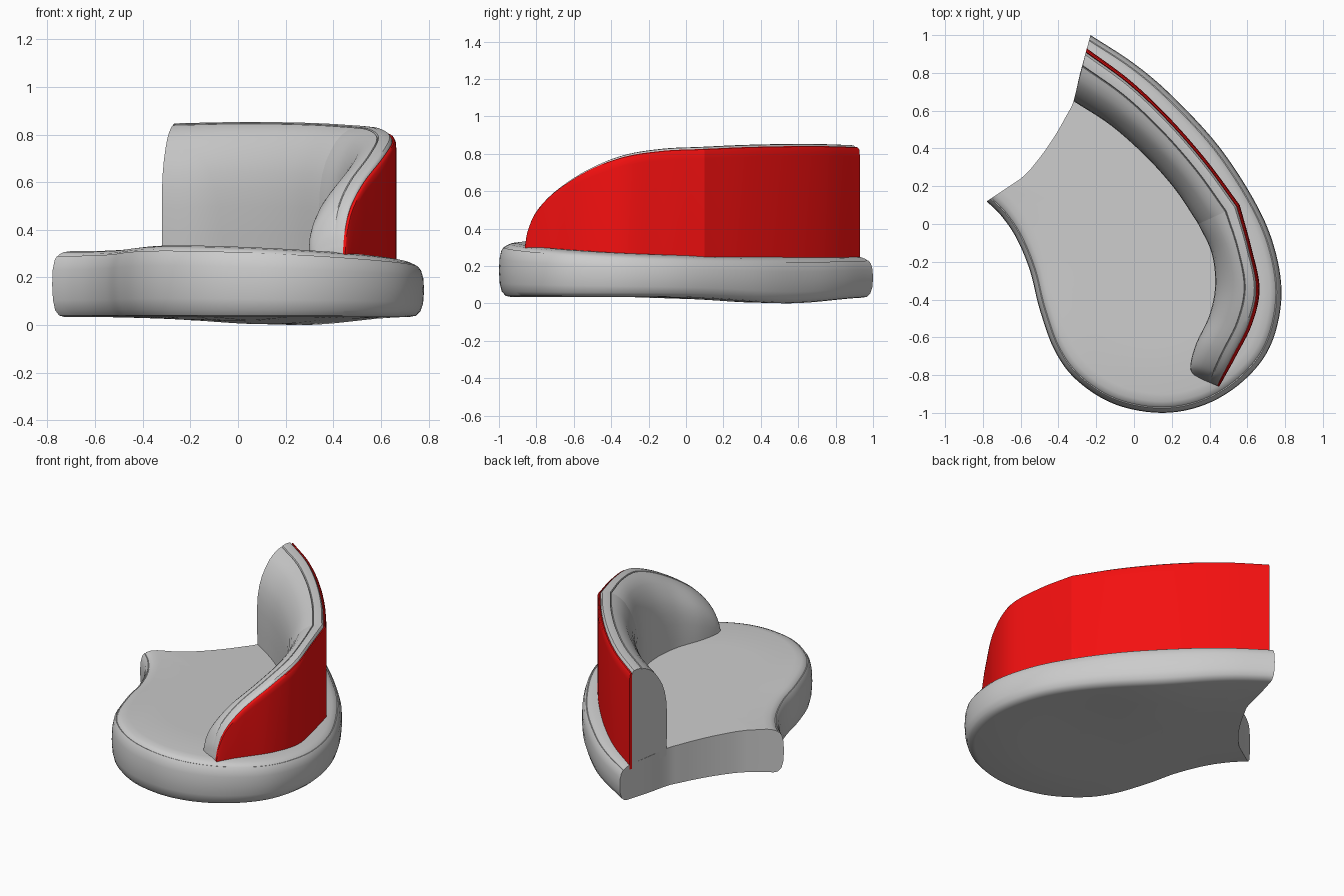
import bpy, bmesh, math
from mathutils import Vector

if "Cube" in bpy.data.objects:
    bpy.data.objects.remove(bpy.data.objects["Cube"])


def spline(pts, n):
    """Catmull-Rom through points of any dimension, n steps per span."""
    p = [Vector(q) for q in pts]
    p = [2 * p[0] - p[1]] + p + [2 * p[-1] - p[-2]]
    out = []
    for i in range(1, len(p) - 2):
        a, b, c, d = p[i - 1:i + 3]
        for k in range(n):
            t = k / n
            out.append((2 * b + (c - a) * t + (2 * a - 5 * b + 4 * c - d) * t ** 2
                        + (3 * b - a - 3 * c + d) * t ** 3) * 0.5)
    return out + [p[-2]]


def loft(name, rings, color=None):
    """Skin closed rings and cap both ends."""
    bm = bmesh.new()
    vs = [[bm.verts.new(p) for p in r] for r in rings]
    n = len(vs[0])
    for a, b in zip(vs, vs[1:]):
        for i in range(n):
            j = (i + 1) % n
            bm.faces.new((a[i], a[j], b[j], b[i]))
    bm.faces.new(vs[0])
    bm.faces.new(vs[-1])
    bmesh.ops.recalc_face_normals(bm, faces=bm.faces)
    me = bpy.data.meshes.new(name)
    bm.to_mesh(me)
    bm.free()
    ob = bpy.data.objects.new(name, me)
    bpy.context.collection.objects.link(ob)
    if color:
        mat = bpy.data.materials.new(name)
        mat.diffuse_color = color
        mat.use_nodes = True
        mat.node_tree.nodes["Principled BSDF"].inputs["Base Color"].default_value = mat.diffuse_color
        me.materials.append(mat)
    bpy.ops.object.select_all(action='DESELECT')
    ob.select_set(True)
    bpy.context.view_layer.objects.active = ob
    bpy.ops.object.shade_smooth_by_angle(angle=math.radians(35))
    return ob


# Seat: teardrop rim, closed by a concave vertical cut at the back left
rim = spline([(-.23, 1), (.0, .85), (.2, .68), (.45, .41), (.65, .1), (.75, -.15),
              (.78, -.4), (.72, -.65), (.58, -.83), (.38, -.955), (.15, -1),
              (-.1, -.955), (-.3, -.83), (-.42, -.67), (-.5, -.45), (-.55, -.25),
              (-.62, -.08), (-.7, .04), (-.78, .12)], 6)
cut = spline([(-.78, .12), (-.6, .24), (-.5, .35), (-.42, .465), (-.36, .57),
              (-.32, .65), (-.285, .8), (-.23, 1)], 4)[4:-4]

# Inward directions, turned along the cut near both ends of the rim
inward = []
last = len(rim) - 1
for i, p in enumerate(rim):
    t = rim[min(i + 1, last)] - rim[max(i - 1, 0)]
    d = Vector((t.y, -t.x)).normalized()
    for k, end in ((i, cut[-1] - rim[0]), (last - i, cut[0] - rim[-1])):
        w = max(0, 1 - k / 8)
        d = d.lerp(end.normalized(), w).normalized()
    inward.append(d)

# Edge profile: inset, height fraction, scale towards the centre
profile = [(.06, 0, .33), (.06, 0, .66), (.06, 0, 1), (.035, .02, 1), (.015, .1, 1),
           (.004, .25, 1), (0, .48, 1), (.003, .7, 1), (.012, .84, 1), (.025, .91, 1),
           (.03, .905, 1), (.036, .935, 1), (.06, .975, 1), (.1, 1, 1),
           (.1, 1, .66), (.1, 1, .33)]
centre = Vector((0, -.1))
rings = []
for inset, g, s in profile:
    ring = []
    for p in [q + d * inset for q, d in zip(rim, inward)] + cut:
        x, y = centre + (p - centre) * s
        bottom = .035 - .035 * math.exp(-((x - .22) ** 2 + (y - .5) ** 2) / .2)
        top = .285 - .05 * (x + y)
        ring.append((x, y, bottom + (top - bottom) * g))
    rings.append(ring)
loft("seat", rings)

# Backrest stations: outer x, y, inner x, y, top height
back = [(-.25, .93, -.32, .65, .845), (-.02, .76, -.12, .52, .85),
        (.19, .56, .07, .35, .85), (.39, .33, .22, .18, .845), (.56, .1, .34, 0, .835)]
arm = [(.56, .1, .34, 0, .835), (.62, -.12, .41, -.15, .825),
       (.665, -.34, .43, -.32, .79), (.625, -.53, .4, -.48, .715),
       (.54, -.7, .33, -.63, .605), (.485, -.8, .3, -.735, .5),
       (.46, -.845, .305, -.785, .4), (.45, -.86, .33, -.81, .32)]

# Cross-sections: fraction from outer to inner line, height fraction
panel = [(0, 0), (0, .9), (.01, .96), (.035, .98), (.06, .985), (.085, .96), (.085, 0)]
cushion = [(.07, 0), (.07, .96), (.085, .985), (.12, 1), (.22, 1.003), (.32, .995),
           (.335, .98), (.35, .99), (.45, .972), (.57, .94), (.68, .895), (.78, .83),
           (.87, .76), (.94, .67), (.985, .56), (1, .44), (1, .25), (.98, 0)]
BASE = .22


def sweep(stations, section):
    return [[(ox + (ix - ox) * f, oy + (iy - oy) * f, BASE + (h - BASE) * g)
             for f, g in section] for ox, oy, ix, iy, h in spline(stations, 6)]


for label, stations in (("back", back), ("arm", arm)):
    loft(label + "_cushion", sweep(stations, cushion))
    loft(label + "_outer_panel", sweep(stations, panel), (.9, .005, .005, 1))
